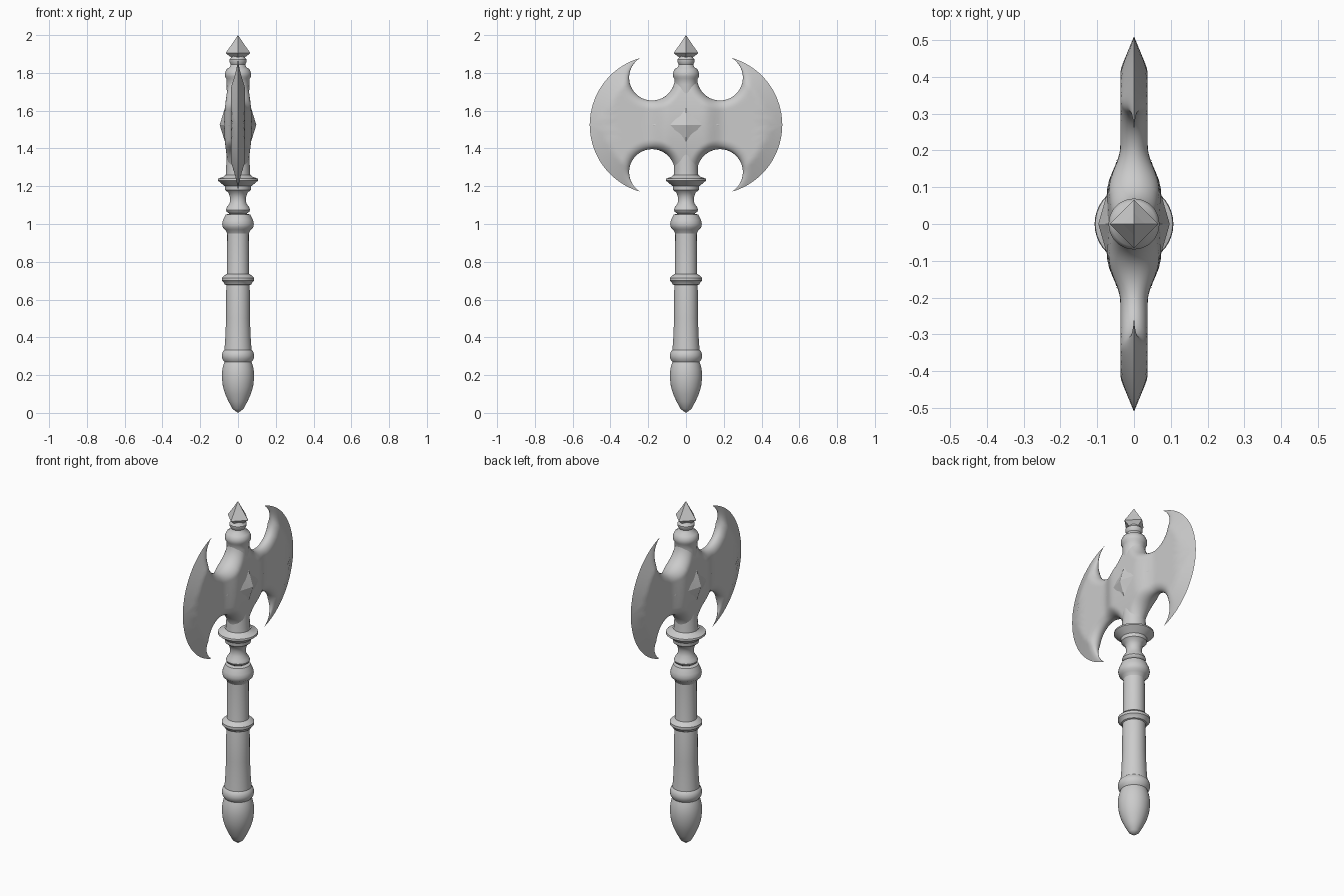
import bpy, bmesh, math
from mathutils import Vector

cube = bpy.data.objects.get("Cube")
if cube:
    bpy.data.objects.remove(cube)

steel = bpy.data.materials.new("grey_steel")
steel.use_nodes = True
GREY = (0.6, 0.6, 0.6, 1)
steel.diffuse_color = GREY
steel.node_tree.nodes["Principled BSDF"].inputs["Base Color"].default_value = GREY

MID = 1.525  # height of the head's centre


def finish(name, bm, smooth=None):
    bmesh.ops.remove_doubles(bm, verts=bm.verts, dist=0.0004)
    bmesh.ops.recalc_face_normals(bm, faces=bm.faces)
    mesh = bpy.data.meshes.new(name)
    bm.to_mesh(mesh)
    bm.free()
    mesh.materials.append(steel)
    obj = bpy.data.objects.new(name, mesh)
    bpy.context.collection.objects.link(obj)
    if smooth:
        bpy.ops.object.select_all(action='DESELECT')
        obj.select_set(True)
        bpy.context.view_layer.objects.active = obj
        bpy.ops.object.shade_smooth_by_angle(angle=math.radians(smooth))
    return obj


def lathe(name, profile, sides, smooth=None):
    bm = bmesh.new()
    rings = []
    for r, z in profile:
        rings.append([bm.verts.new((r * math.cos(math.tau * i / sides),
                                    r * math.sin(math.tau * i / sides), z))
                      for i in range(sides)])
    for low, high in zip(rings, rings[1:]):
        for i in range(sides):
            j = (i + 1) % sides
            bm.faces.new((low[i], low[j], high[j], high[i]))
    return finish(name, bm, smooth)


# Turned parts, from the pommel to the finial
lathe("pommel", [(0, 0), (.028, .02), (.05, .06), (.068, .1), (.08, .14), (.086, .19),
                 (.083, .23), (.077, .255), (.072, .27), (.083, .285), (.086, .305),
                 (.08, .325), (.07, .335)], 40, 40)
lathe("grip", [(.072, .33), (.067, .4), (.063, .5), (.062, .69), (.058, .71),
               (.057, .96)], 40, 40)
lathe("grip_ring", [(.058, .675), (.07, .68), (.075, .69), (.086, .7), (.086, .715),
                    (.07, .73), (.057, .735)], 40, 40)
lathe("upper_collar", [(.057, .95), (.068, .97), (.08, .98), (.084, 1.0), (.08, 1.02),
                       (.07, 1.04), (.066, 1.05), (.045, 1.055), (.06, 1.065),
                       (.064, 1.075), (.058, 1.09), (.044, 1.11), (.042, 1.14),
                       (.05, 1.165), (.068, 1.18), (.07, 1.2), (.107, 1.23),
                       (.105, 1.24), (.078, 1.25), (.068, 1.26)], 40, 40)
lathe("socket", [(.066, 1.25), (.063, 1.28), (.06, 1.4), (.058, 1.6), (.06, 1.74),
                 (.062, 1.77), (.069, 1.78), (.069, 1.8), (.06, 1.82), (.044, 1.83),
                 (.038, 1.845), (.046, 1.86), (.046, 1.87), (.032, 1.885),
                 (.03, 1.9)], 40, 40)
lathe("finial", [(0, 1.88), (.034, 1.88), (.066, 1.905), (.03, 1.955), (0, 2.0)], 4)

# Double blade: one eighth is modelled, then mirrored on all three axes
EDGE_Y, EDGE_R = .142, .368       # centre and radius of the cutting edge
NOTCH = Vector((.18, .25))        # centre of the round notch (y, z)
NOTCH_R = .121


def outer_reach(d):
    """Distance from the notch centre to the axis, midline or cutting edge."""
    rel = NOTCH - Vector((EDGE_Y, 0))
    b = rel.dot(d)
    reach = -b + math.sqrt(b * b - rel.length_squared + EDGE_R ** 2)
    if d.x < -1e-6:
        reach = min(reach, -NOTCH.x / d.x)
    if d.y < -1e-6:
        reach = min(reach, -NOTCH.y / d.y)
    return max(reach, NOTCH_R)


def half_thickness(y, z):
    to_edge = max(0, EDGE_R - math.hypot(y - EDGE_Y, z))
    to_notch = max(0, (Vector((y, z)) - NOTCH).length - NOTCH_R)
    bevel = min(1, to_edge / .09)
    rounding = math.sqrt(1 - (1 - min(1, to_notch / .05)) ** 2)
    s = min(1, max(0, (.21 - y) / .12))
    swell = .036 * s * s * (3 - 2 * s) * max(0, 1 - (z / .27) ** 2)
    return (.037 * bevel + swell) * rounding


corners = [180, 180 + math.degrees(math.atan2(NOTCH.y, NOTCH.x)),
           360 - math.degrees(math.atan2(NOTCH.y, EDGE_Y + EDGE_R - NOTCH.x)), 420]
angles = [a + (b - a) * i / 16 for a, b in zip(corners, corners[1:]) for i in range(16)]
angles.append(corners[-1])

bm = bmesh.new()
rows = []
STEPS = 20
for a in angles:
    d = Vector((math.cos(math.radians(a)), math.sin(math.radians(a))))
    far = outer_reach(d)
    row = []
    for k in range(STEPS + 1):
        t = (k / STEPS) ** 1.5
        p = NOTCH + d * (NOTCH_R + (far - NOTCH_R) * t)
        row.append(bm.verts.new((half_thickness(p.x, p.y), p.x, p.y)))
    rows.append(row)
for r0, r1 in zip(rows, rows[1:]):
    for k in range(STEPS):
        bm.faces.new((r0[k], r0[k + 1], r1[k + 1], r1[k]))
for axis in (0, 1, 2):
    scale = Vector((1, 1, 1))
    scale[axis] = -1
    copy = bmesh.ops.duplicate(bm, geom=bm.verts[:] + bm.edges[:] + bm.faces[:])
    bmesh.ops.scale(bm, vec=scale,
                    verts=[v for v in copy["geom"] if isinstance(v, bmesh.types.BMVert)])
blades = finish("double_blade", bm, 40)
blades.location.z = MID

# Concave four-pointed star boss on each flat side
for name, side in (("left_star_boss", 1), ("right_star_boss", -1)):
    bm = bmesh.new()
    rim = []
    for sy, sz in ((1, 1), (-1, 1), (-1, -1), (1, -1)):
        pts = [(.18, 0), (.075, .035), (.035, .06), (0, .1)]
        if sy * sz < 0:
            pts.reverse()
        rim += [(sy * y, sz * z) for y, z in pts[:-1]]
    peak = bm.verts.new((side * .097, 0, 0))
    ring = [bm.verts.new((side * (.045 if abs(y) > .1 else .066), y, z)) for y, z in rim]
    for i, v in enumerate(ring):
        bm.faces.new((peak, v, ring[(i + 1) % len(ring)]))
    bm.faces.new(ring)
    finish(name, bm, 20).location.z = MID
